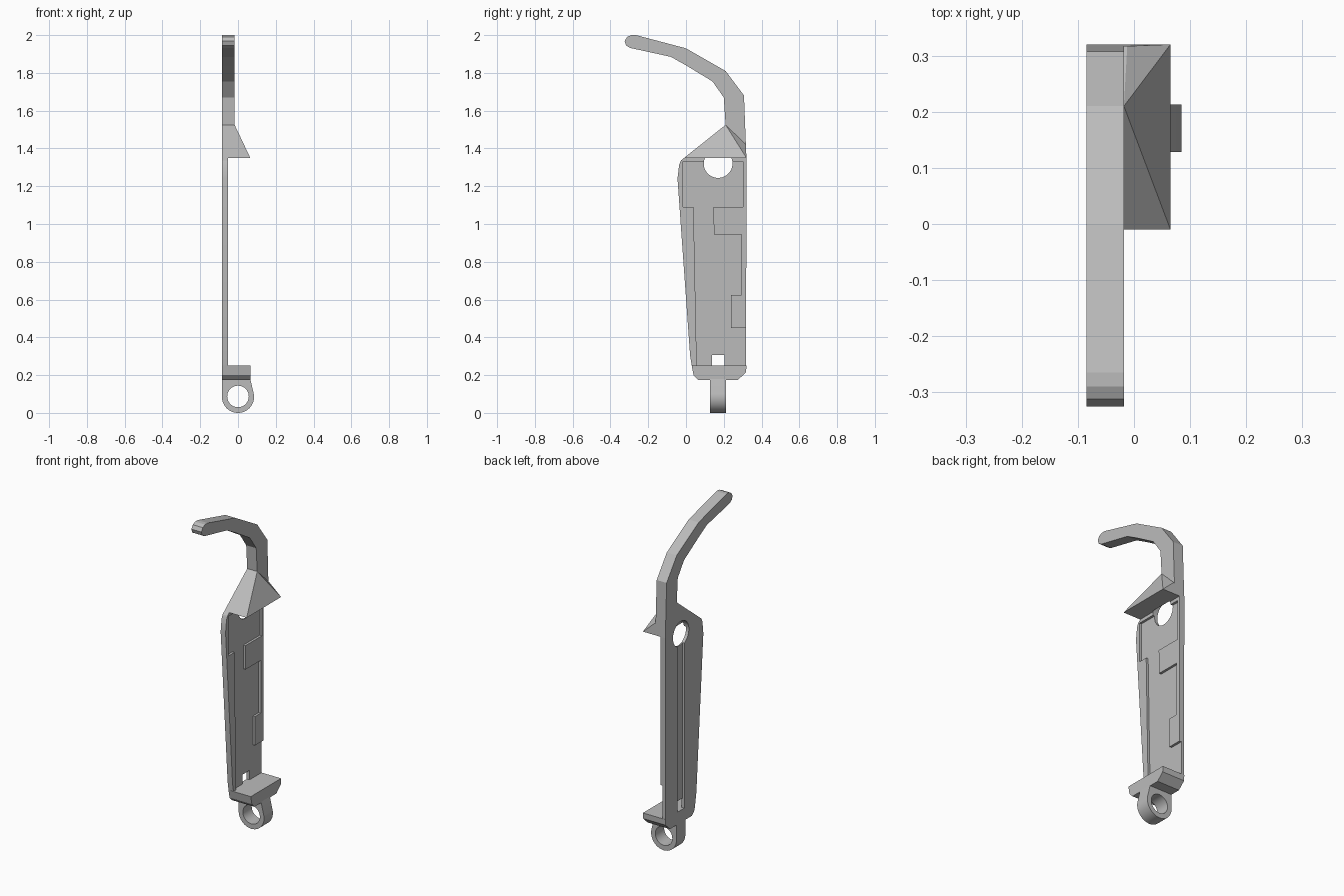
import bpy, bmesh, math
from mathutils import Vector

cube = bpy.data.objects.get("Cube")
if cube:
    bpy.data.objects.remove(cube)

grey = bpy.data.materials.new("plain grey")
grey.use_nodes = True
grey.diffuse_color = (0.5, 0.5, 0.5, 1)
grey.node_tree.nodes["Principled BSDF"].inputs["Base Color"].default_value = (0.5, 0.5, 0.5, 1)

BACK, RIM, FLOOR, ARM, LEDGE = -0.085, -0.052, -0.066, -0.018, 0.065


def finish(name, bm):
    bmesh.ops.recalc_face_normals(bm, faces=bm.faces)
    mesh = bpy.data.meshes.new(name)
    bm.to_mesh(mesh)
    bm.free()
    mesh.materials.append(grey)
    obj = bpy.data.objects.new(name, mesh)
    bpy.context.collection.objects.link(obj)
    return obj


def prism(name, outline, start, end, axis="x"):
    """Extrude a (y, z) outline along x, or an (x, z) outline along y."""
    bm = bmesh.new()
    place = (lambda a, b: (start, a, b)) if axis == "x" else (lambda a, b: (a, start, b))
    face = bm.faces.new([bm.verts.new(place(a, b)) for a, b in outline])
    out = bmesh.ops.extrude_face_region(bm, geom=[face])
    shift = Vector((end - start, 0, 0) if axis == "x" else (0, end - start, 0))
    bmesh.ops.translate(bm, vec=shift, verts=[v for v in out["geom"] if isinstance(v, bmesh.types.BMVert)])
    return finish(name, bm)


def arc(ca, cb, radius, first=0, last=360, steps=48):
    angles = [math.radians(first + (last - first) * i / steps) for i in range(steps + (last - first < 360))]
    return [(ca + radius * math.cos(t), cb + radius * math.sin(t)) for t in angles]


def box(a0, a1, b0, b1):
    return [(a0, b0), (a1, b0), (a1, b1), (a0, b1)]


def select(obj):
    bpy.ops.object.select_all(action="DESELECT")
    obj.select_set(True)
    bpy.context.view_layer.objects.active = obj


def cut(obj, *cutters):
    select(obj)
    for cutter in cutters:
        mod = obj.modifiers.new("cut", "BOOLEAN")
        mod.operation, mod.solver, mod.object = "DIFFERENCE", "EXACT", cutter
        bpy.ops.object.modifier_apply(modifier=mod.name)


def smooth(obj):
    select(obj)
    bpy.ops.object.shade_smooth_by_angle(angle=math.radians(20))


# Main plate with stepped recess, rear groove, round hole and square slot
plate = prism("back_plate", [
    (0.32, 1.35), (-0.01, 1.35), (-0.026, 1.337), (-0.036, 1.315), (-0.045, 1.24),
    (0.022, 0.3), (0.04, 0.2), (0.065, 0.175), (0.275, 0.175), (0.318, 0.215)], BACK, RIM)
recess = prism("recess_cutter", [
    (-0.015, 1.33), (-0.015, 1.09), (0.04, 1.09), (0.057, 0.24), (0.35, 0.24), (0.35, 0.45),
    (0.237, 0.45), (0.237, 0.625), (0.293, 0.625), (0.293, 0.945), (0.148, 0.945),
    (0.145, 1.09), (0.303, 1.09), (0.303, 1.33)], FLOOR, 0)
groove = prism("groove_cutter", box(0.138, 0.205, 0.25, 1.3), -0.1, -0.073)
slot = prism("slot_cutter", box(0.138, 0.205, 0.25, 0.307), -0.12, 0)
hole = prism("hole_cutter", arc(0.17, 1.32, 0.076), -0.13, -0.045)
cut(plate, recess, groove, slot, hole)
smooth(plate)

# Curved hook arm
hook = prism("hook_arm", [
    (0.32, 1.35), (0.317, 1.42), (0.307, 1.68), (0.21, 1.81), (0, 1.93), (-0.265, 2.0),
    (-0.29, 2.0), (-0.312, 1.99), (-0.325, 1.968), (-0.317, 1.945), (-0.295, 1.932),
    (-0.08, 1.885), (0, 1.84), (0.14, 1.755), (0.2, 1.67), (0.21, 1.52),
    (0.18, 1.46), (-0.01, 1.35)], BACK, ARM)

# Sloping shoulder under the hook
bm = bmesh.new()
for x, y in box(BACK, LEDGE, -0.01, 0.32):
    bm.verts.new((x, y, 1.35))
for co in [(0, 0.18, 1.46), (BACK, 0.18, 1.46), (ARM, 0.21, 1.525), (BACK, 0.21, 1.525),
           (-0.012, 0.317, 1.42), (BACK, 0.317, 1.42)]:
    bm.verts.new(co)
bmesh.ops.convex_hull(bm, input=bm.verts)
shoulder = finish("shoulder", bm)
for part in (hook, shoulder):
    cut(part, hole)

# Chamfered foot ledge
prism("foot_ledge", [
    (0.03, 0.25), (0.04, 0.2), (0.065, 0.175), (0.275, 0.175), (0.318, 0.215), (0.32, 0.25)],
    BACK, LEDGE)

# Eyelet below the foot
eyelet = prism("eyelet", arc(0, 0.085, 0.085, 180, 370) + [(LEDGE, 0.18), (BACK, 0.18)],
               0.128, 0.213, "y")
bore = prism("bore_cutter", arc(0, 0.087, 0.057), 0, 0.4, "y")
cut(eyelet, bore)
smooth(eyelet)

for cutter in (recess, groove, slot, hole, bore):
    bpy.data.objects.remove(cutter)
